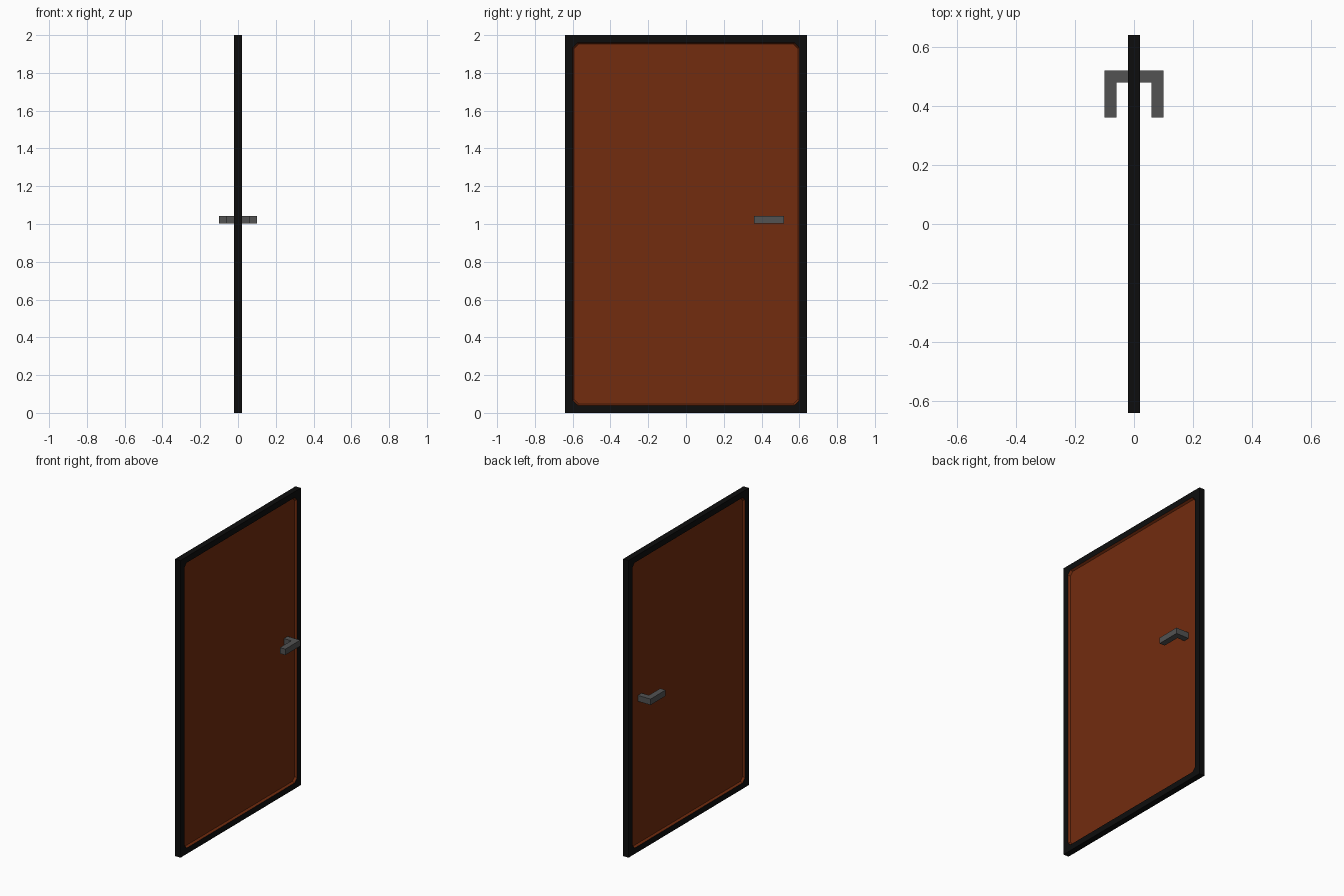
import bpy, bmesh

if "Cube" in bpy.data.objects:
    bpy.data.objects.remove(bpy.data.objects["Cube"])


def material(name, rgb):
    m = bpy.data.materials.new(name)
    m.diffuse_color = (*rgb, 1)
    m.use_nodes = True
    m.node_tree.nodes["Principled BSDF"].inputs["Base Color"].default_value = m.diffuse_color
    return m


BLACK = material("black_frame", (0.004, 0.004, 0.004))
BROWN = material("brown_wood", (0.17, 0.025, 0.0045))
GREY = material("grey_metal", (0.085, 0.085, 0.085))


def finish(bm, name, mats):
    bmesh.ops.recalc_face_normals(bm, faces=bm.faces)
    me = bpy.data.meshes.new(name)
    bm.to_mesh(me)
    bm.free()
    for m in mats:
        me.materials.append(m)
    ob = bpy.data.objects.new(name, me)
    bpy.context.collection.objects.link(ob)
    return ob


def ring(bm, x, half_w, half_h, cut=0):
    """Rectangle around the door centre, with cut corners if cut > 0."""
    pts = []
    for sy, sz in ((-1, -1), (1, -1), (1, 1), (-1, 1)):
        y, z = sy * half_w, 1 + sz * half_h
        if cut:
            a, b = (y, z - sz * cut), (y - sy * cut, z)
            pts += [a, b] if sy == sz else [b, a]
        else:
            pts.append((y, z))
    return [bm.verts.new((x, y, z)) for y, z in pts]


# Door leaf: black surround with a recessed brown panel on both sides
bm = bmesh.new()
outers = []
for s in (-1, 1):
    outer = ring(bm, s * 0.02, 0.64, 1.0)
    lip = ring(bm, s * 0.02, 0.60, 0.96, 0.025)
    inner = ring(bm, s * 0.006, 0.592, 0.952, 0.022)
    outers.append(outer)
    for i in range(4):
        j = (i + 1) % 4
        bm.faces.new((outer[i], outer[j], lip[2 * j], lip[2 * i + 1]))
        bm.faces.new((outer[i], lip[2 * i + 1], lip[2 * i]))
    for i in range(8):
        j = (i + 1) % 8
        bm.faces.new((lip[i], lip[j], inner[j], inner[i])).material_index = 1
    bm.faces.new(inner).material_index = 1
for i in range(4):
    j = (i + 1) % 4
    bm.faces.new((outers[0][i], outers[0][j], outers[1][j], outers[1][i]))
finish(bm, "door_leaf", [BLACK, BROWN])

# Handle: U-shaped bar passing through the door
bm = bmesh.new()
profile = [(-0.10, 0.36), (-0.06, 0.36), (-0.06, 0.48), (0.06, 0.48),
           (0.06, 0.36), (0.10, 0.36), (0.10, 0.52), (-0.10, 0.52)]
face = bm.faces.new([bm.verts.new((x, y, 1.003)) for x, y in profile])
top = bmesh.ops.extrude_face_region(bm, geom=[face])["geom"]
bmesh.ops.translate(bm, vec=(0, 0, 0.04),
                    verts=[v for v in top if isinstance(v, bmesh.types.BMVert)])
finish(bm, "door_handle", [GREY])
